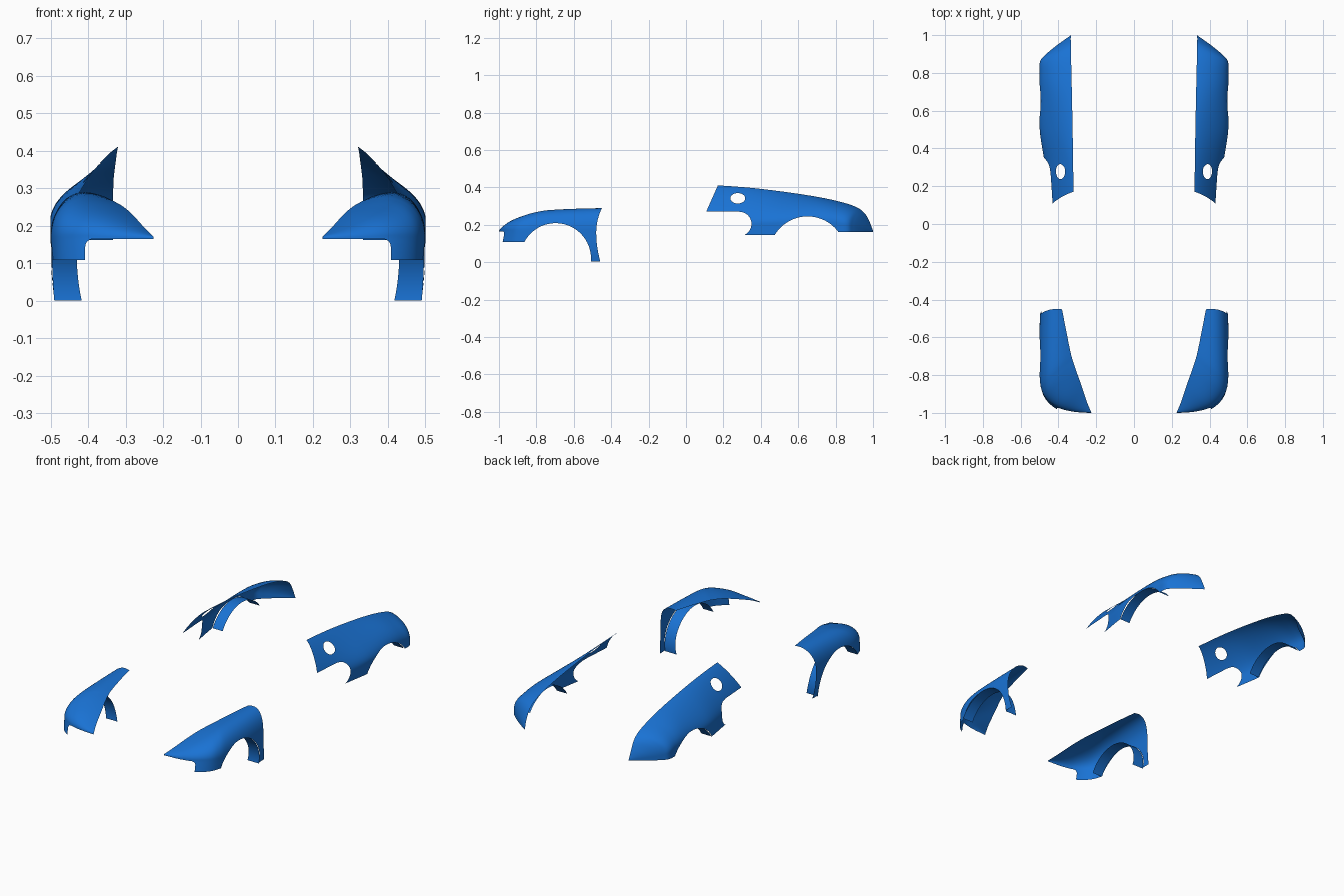
import bpy, bmesh
from math import sin, cos, pi, hypot, radians

if "Cube" in bpy.data.objects:
    bpy.data.objects.remove(bpy.data.objects["Cube"])

paint = bpy.data.materials.new("blue_paint")
paint.diffuse_color = (0.01, 0.17, 0.66, 1)
paint.use_nodes = True
paint.node_tree.nodes["Principled BSDF"].inputs["Base Color"].default_value = paint.diffuse_color


def spline(rows, steps):
    """Catmull-Rom interpolation through station rows."""
    out = []
    n = len(rows)
    for i in range(n - 1):
        p0, p1, p2, p3 = (rows[max(0, min(n - 1, i + k))] for k in (-1, 0, 1, 2))
        for s in range(steps + (i == n - 2)):
            t = s / steps
            out.append([0.5 * (2 * b + (c - a) * t + (2 * a - 5 * b + 4 * c - d) * t * t
                               + (3 * b - a - 3 * c + d) * t ** 3)
                        for a, b, c, d in zip(p0, p1, p2, p3)])
    return out


def section(row, z_bottom, top=28, skirt=16):
    """Curve from the inner edge over the shoulder, then straight down."""
    px, py, pz, qx, qy, qz, bulge = row
    pts = []
    for j in range(top, -1, -1):
        a = j / top * pi / 2
        f = 1 - cos(a)
        pts.append((px + (qx - px) * f, py + (qy - py) * f,
                    pz + (qz - pz) * sin(a) + bulge * sin(2 * a)))
    nose = max(0, min(1, (-0.87 - py) / 0.1))
    for j in range(1, skirt + 1):
        z = pz + (z_bottom - pz) * j / skirt
        tuck = 0.01 * (max(0, 0.12 - z) / 0.12) ** 2
        pts.append((px - tuck, py - 0.2 * (pz - z) * nose, z))
    return pts


def clip(polys, f):
    """Keep the part of every polygon where f(x, y, z) > 0."""
    out = []
    for poly in polys:
        vals = [f(*p) for p in poly]
        if min(vals) >= 0:
            out.append(poly)
            continue
        if max(vals) <= 0:
            continue
        new = []
        for k, p in enumerate(poly):
            q, vp, vq = poly[k - 1], vals[k], vals[k - 1]
            if (vp > 0) != (vq > 0):
                a, b = (p, q) if vp > 0 else (q, p)
                for _ in range(18):
                    m = tuple((u + v) / 2 for u, v in zip(a, b))
                    if f(*m) > 0:
                        a = m
                    else:
                        b = m
                new.append(a)
            if vp > 0:
                new.append(p)
        if len(new) > 2:
            out.append(new)
    return out


def grid_polys(rows):
    return [[rows[i][j], rows[i][j + 1], rows[i + 1][j + 1], rows[i + 1][j]]
            for i in range(len(rows) - 1) for j in range(len(rows[0]) - 1)]


def make_pair(name, polys):
    """One object per side of the body, mirrored in x."""
    for side, sx in (("right", 1), ("left", -1)):
        bm = bmesh.new()
        for poly in polys:
            vs = [bm.verts.new((sx * x, y, z)) for x, y, z in poly]
            bm.faces.new(vs if sx > 0 else vs[::-1])
        bmesh.ops.remove_doubles(bm, verts=bm.verts, dist=0.0002)
        me = bpy.data.meshes.new(f"{name}_{side}")
        bm.to_mesh(me)
        bm.free()
        me.shade_smooth()
        me.materials.append(paint)
        bpy.context.collection.objects.link(bpy.data.objects.new(me.name, me))


def arch_lip(name, cy, cz, r, a0, a1, x_out, x_in):
    """Inward flange around a wheel opening."""
    rows = []
    for i in range(65):
        a = radians(a0 + (a1 - a0) * i / 64)
        y, z = cy + r * cos(a), cz + r * sin(a)
        k = (max(0, 0.12 - z) / 0.12) ** 2
        xo, xi = x_out - 0.006 * k, x_in - 0.013 * k
        rows.append([(xo + (xi - xo) * j / 4, y, z) for j in range(5)])
    make_pair(name, grid_polys(rows))


# Front fender: stations of (waist point, inner edge point, bulge)
front = [
    (0.225, -1.0, 0.168, 0.225, -1.0, 0.170, 0),
    (0.32, -0.993, 0.168, 0.25, -0.94, 0.195, 0.004),
    (0.40, -0.972, 0.17, 0.28, -0.85, 0.228, 0.010),
    (0.46, -0.93, 0.17, 0.305, -0.78, 0.25, 0.015),
    (0.49, -0.875, 0.17, 0.325, -0.72, 0.262, 0.022),
    (0.50, -0.79, 0.17, 0.338, -0.67, 0.269, 0.026),
    (0.50, -0.60, 0.17, 0.36, -0.56, 0.279, 0.022),
    (0.497, -0.42, 0.17, 0.387, -0.42, 0.287, 0.014),
]


def nose_cut(x, y, z, r=0.022):
    u, v = x - 0.408 + r, z - 0.165 + r
    return hypot(max(u, 0), max(v, 0)) - r + min(max(u, v), 0)


polys = grid_polys([section(r, 0.0) for r in spline(front, 16)])
for cut in (
    nose_cut,
    lambda x, y, z: hypot(y + 0.697, z - 0.02) - 0.189,                  # wheel opening
    lambda x, y, z: z - (0.108 if y < -0.7 else 0.005),                  # lower edges
    lambda x, y, z: -0.48 + (1.8 if z > 0.16 else 0.9) * (z - 0.16) ** 2 - y,  # door edge
):
    polys = clip(polys, cut)
make_pair("front_fender", polys)
arch_lip("front_wheel_arch_lip", -0.697, 0.02, 0.189, 152.2, -6.1, 0.496, 0.43)

# Rear quarter panel
rear = [
    (0.445, 0.05, 0.20, 0.318, 0.05, 0.418, -0.045),
    (0.47, 0.30, 0.20, 0.322, 0.30, 0.402, -0.045),
    (0.499, 0.50, 0.21, 0.325, 0.50, 0.38, -0.035),
    (0.50, 0.70, 0.215, 0.329, 0.70, 0.35, -0.013),
    (0.50, 0.80, 0.21, 0.332, 0.83, 0.322, -0.005),
    (0.497, 0.86, 0.20, 0.333, 0.91, 0.295, 0),
    (0.47, 0.895, 0.19, 0.334, 0.955, 0.262, 0.005),
    (0.41, 0.945, 0.18, 0.335, 0.982, 0.215, 0.003),
    (0.333, 1.0, 0.165, 0.333, 1.0, 0.167, 0),
]
polys = grid_polys([section(r, 0.12) for r in spline(rear, 16)])
for cut in (
    lambda x, y, z: y - 0.11 - (z - 0.275) * 0.444,                      # pillar edge
    lambda x, y, z: min(hypot(y - 0.285, z - 0.205) - 0.065,
                        max(y - 0.285, z - 0.272)),                      # door notch
    lambda x, y, z: hypot(y - 0.65, z - 0.04) - 0.205,                   # wheel opening
    lambda x, y, z: z - (0.162 if y > 0.65 else 0.145),                  # lower edges
    lambda x, y, z: hypot((y - 0.277) / 0.04, (z - 0.342) / 0.028) - 1,  # filler hole
):
    polys = clip(polys, cut)
make_pair("rear_quarter_panel", polys)
arch_lip("rear_wheel_arch_lip", 0.65, 0.04, 0.205, 149.2, 36.9, 0.494, 0.43)
